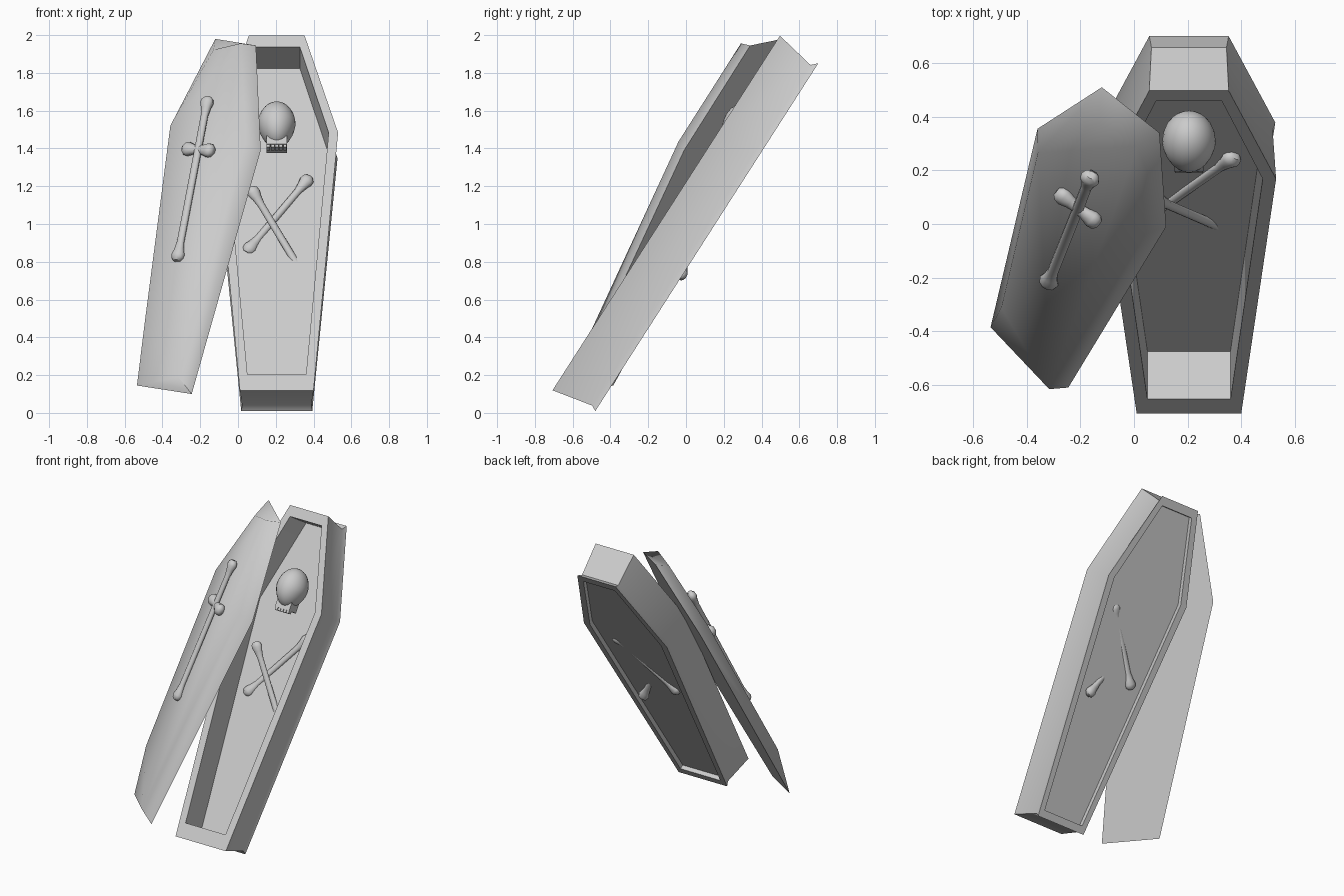
import bpy, bmesh, math
from mathutils import Vector, Matrix

if "Cube" in bpy.data.objects:
    bpy.data.objects.remove(bpy.data.objects["Cube"])

GREY = (0.6, 0.6, 0.6, 1)
stone = bpy.data.materials.new("grey stone")
stone.use_nodes = True
stone.diffuse_color = GREY
stone.node_tree.nodes["Principled BSDF"].inputs["Base Color"].default_value = GREY

# Leaning frame of the coffin: across, along its length, out of its open face
ORIGIN = Vector((0.205, -0.48, 0.01))
ALONG = Vector((0, 0.54, 0.842)).normalized()
OUT = Vector((0, -ALONG.z, ALONG.y))


def place(u, v, w):
    return ORIGIN + Vector((u, 0, 0)) + ALONG * v + OUT * w


def finish(bm, name, angle=45):
    bmesh.ops.recalc_face_normals(bm, faces=bm.faces)
    mesh = bpy.data.meshes.new(name)
    bm.to_mesh(mesh)
    bm.free()
    mesh.materials.append(stone)
    ob = bpy.data.objects.new(name, mesh)
    bpy.context.collection.objects.link(ob)
    bpy.ops.object.select_all(action="DESELECT")
    ob.select_set(True)
    bpy.context.view_layer.objects.active = ob
    bpy.ops.object.shade_smooth_by_angle(angle=math.radians(angle))
    return ob


def loft(name, rings, angle=45):
    """Bridge equal rings of points and cap both ends."""
    bm = bmesh.new()
    loops = [[bm.verts.new(p) for p in ring] for ring in rings]
    for a, b in zip(loops, loops[1:]):
        for i in range(len(a)):
            j = (i + 1) % len(a)
            bm.faces.new((a[i], a[j], b[j], b[i]))
    bm.faces.new(loops[0])
    bm.faces.new(loops[-1])
    return finish(bm, name, angle)


def coffin_ring(foot, shoulder, head, low, high, w):
    """Six-sided coffin outline at depth w."""
    half = [(foot, low), (shoulder, 1.59), (head, high)]
    pts = half + [(-u, v) for u, v in reversed(half)]
    return [place(u, v, w) for u, v in pts]


# Coffin shell: inside floor, rim, outer wall, back flange, recessed back
loft("coffin_body", [
    coffin_ring(0.155, 0.275, 0.122, 0.07, 2.13, 0.04),
    coffin_ring(0.155, 0.275, 0.122, 0.07, 2.13, 0.25),
    coffin_ring(0.195, 0.325, 0.148, -0.03, 2.20, 0.25),
    coffin_ring(0.183, 0.312, 0.140, 0.015, 2.157, 0.03),
    coffin_ring(0.188, 0.322, 0.148, 0.0, 2.187, 0.0),
    coffin_ring(0.155, 0.275, 0.122, 0.05, 2.13, 0.0),
    coffin_ring(0.155, 0.275, 0.122, 0.05, 2.13, 0.03),
])

# Lid: flat back outline with a raised, chamfered front
foot_r, foot_l = Vector((-0.535, -0.385, 0.145)), Vector((-0.245, -0.61, 0.10))
side_l, top_l = Vector((0.12, -0.01, 1.39)), Vector((0.095, 0.34, 1.945))
top_r, side_r = Vector((-0.12, 0.51, 1.98)), Vector((-0.36, 0.355, 1.49))
a = (side_l - side_r).normalized()
b = (side_r - foot_r).normalized()
n = a.cross(b).normalized()
back = [foot_r, foot_l, side_l, top_l, top_r, side_r]
shifts = [(0.05, 0.34), (-0.05, 0.05), (-0.05, 0), (-0.05, -0.04), (0.05, -0.1), (0.05, 0)]
front = [p + a * s + b * t + n * 0.08 for p, (s, t) in zip(back, shifts)]
loft("lid", [back, front], 60)


def bone(name, start, end, shaft, knob, sides=10):
    """Rod with knobbed, slightly flattened ends."""
    start, end = Vector(start), Vector(end)
    axis = (end - start).normalized()
    across = axis.cross(n if name.startswith("cross") else OUT).normalized()
    up = across.cross(axis)
    length = (end - start).length
    half = [(-0.035, knob * 0.5), (-0.02, knob * 0.9), (0.0, knob), (0.03, knob * 0.75),
            (min(0.075, length * 0.42), shaft)]
    steps = half + [(length - d, r) for d, r in reversed(half)]
    rings = []
    for d, r in steps:
        ring = []
        for k in range(sides):
            t = math.tau * k / sides
            ring.append(start + axis * d + across * r * math.cos(t) + up * r * 0.8 * math.sin(t))
        rings.append(ring)
    return loft(name, rings, 50)


# Raised cross of bones on the lid
bone("cross_shaft", (-0.165, 0.168, 1.64), (-0.317, -0.213, 0.836), 0.021, 0.038)
bone("cross_bar", (-0.262, 0.100, 1.397), (-0.158, 0.019, 1.39), 0.026, 0.040)

# Crossed bones inside the coffin
bone("bone_lower", (0.36, 0.24, 1.225), (0.063, 0.035, 0.873), 0.02, 0.038)
bone("bone_upper", (0.085, 0.09, 1.164), (0.34, -0.02, 0.74), 0.02, 0.036)

# Skull: egg narrowing towards the jaw
bm = bmesh.new()
bmesh.ops.create_uvsphere(bm, u_segments=24, v_segments=16, radius=1)
for vert in bm.verts:
    x, y, z = vert.co
    width = 0.1 * (1 - 0.18 * max(0, -z))
    vert.co = place(x * width, 1.70 + z * 0.13, 0.155 - y * 0.11)
finish(bm, "skull", 60)


# Upper jaw and a row of teeth under the skull
def block(name, u, v, w, size):
    bm = bmesh.new()
    frame = Matrix((Vector((1, 0, 0)), ALONG, OUT)).transposed().to_4x4()
    bmesh.ops.create_cube(bm, size=1, matrix=Matrix.Translation(place(u, v, w)) @ frame
                          @ Matrix.Diagonal((*size, 1)))
    return finish(bm, name, 30)


block("jaw", 0, 1.585, 0.15, (0.11, 0.06, 0.09))
for i in range(5):
    block(f"tooth_{i + 1}", (i - 2) * 0.022, 1.552, 0.175, (0.018, 0.03, 0.03))
